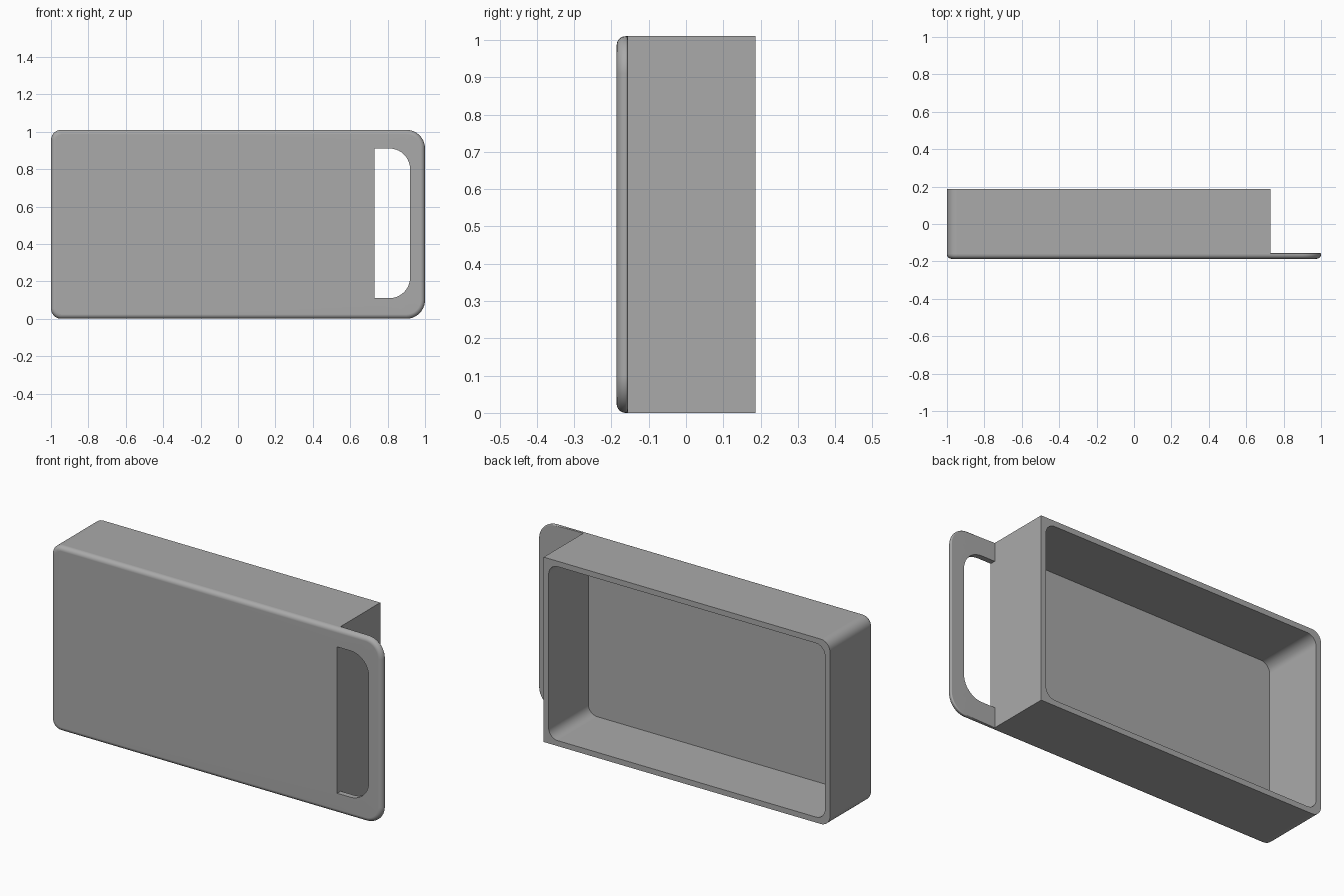
import bpy, bmesh
from math import sin, cos, pi

if "Cube" in bpy.data.objects:
    bpy.data.objects.remove(bpy.data.objects["Cube"])

HEIGHT = 1.01
FRONT, PLATE_BACK, BACK = -0.186, -0.156, 0.186
LEFT, TRAY_END, RIGHT = -1.0, 0.73, 1.0
WALL = 0.03

grey = bpy.data.materials.new("plain grey")
grey.use_nodes = True
grey.diffuse_color = (0.4, 0.4, 0.4, 1)
grey.node_tree.nodes["Principled BSDF"].inputs["Base Color"].default_value = (0.4, 0.4, 0.4, 1)


def arc(cx, cz, r, quadrant, steps=10):
    """Quarter circle, or one point when the radius is zero."""
    if r <= 0:
        return [(cx, cz)]
    turns = [(quadrant + i / steps) * pi / 2 for i in range(steps + 1)]
    return [(cx + r * cos(a), cz + r * sin(a)) for a in turns]


def rounded_rect(x0, x1, z0, z1, r_left, r_right):
    """Counter-clockwise outline, starting at the lower left corner."""
    return (arc(x0 + r_left, z0 + r_left, r_left, 2)
            + arc(x1 - r_right, z0 + r_right, r_right, 3)
            + arc(x1 - r_right, z1 - r_right, r_right, 0)
            + arc(x0 + r_left, z1 - r_left, r_left, 1))


def plate_outline(inset_left, inset_right):
    """Plate outline, with the inset set apart for the tray and handle ends."""
    a, b = inset_left, inset_right
    rl, rr = 0.055, 0.1
    return (arc(LEFT + rl, rl, rl - a, 2) + [(TRAY_END, a)]
            + arc(RIGHT - rr, rr, rr - b, 3)
            + arc(RIGHT - rr, HEIGHT - rr, rr - b, 0) + [(TRAY_END, HEIGHT - a)]
            + arc(LEFT + rl, HEIGHT - rl, rl - a, 1))


def ring(bm, outline, y):
    return [bm.verts.new((x, y, z)) for x, z in outline]


def bridge(bm, first, second):
    n = len(first)
    for i in range(n):
        j = (i + 1) % n
        bm.faces.new((first[i], first[j], second[j], second[i]))


def cap(bm, *loops):
    """Fill a flat area bounded by an outer loop and a hole."""
    edges = []
    for loop in loops:
        for i, v in enumerate(loop):
            w = loop[(i + 1) % len(loop)]
            edges.append(bm.edges.get((v, w)) or bm.edges.new((v, w)))
    bmesh.ops.triangle_fill(bm, edges=edges, use_beauty=True)


def finish(bm, name):
    bmesh.ops.recalc_face_normals(bm, faces=bm.faces)
    mesh = bpy.data.meshes.new(name)
    bm.to_mesh(mesh)
    bm.free()
    mesh.materials.append(grey)
    obj = bpy.data.objects.new(name, mesh)
    bpy.context.collection.objects.link(obj)
    bpy.ops.object.select_all(action="DESELECT")
    obj.select_set(True)
    bpy.context.view_layer.objects.active = obj
    bpy.ops.object.shade_smooth_by_angle(angle=pi / 5)
    normals = obj.modifiers.new("flat_caps", "WEIGHTED_NORMAL")
    normals.keep_sharp = True


# Front plate: rounded front rim, softened back rim on the handle, grip slot
bm = bmesh.new()
front_r, back_r = 0.024, 0.006
rings = []
for i in range(7):
    a = i / 6 * pi / 2
    inset = front_r * (1 - sin(a))
    rings.append(ring(bm, plate_outline(inset, inset), FRONT + front_r * (1 - cos(a))))
for i in range(1, 5):
    a = i / 4 * pi / 2
    rings.append(ring(bm, plate_outline(0, back_r * (1 - cos(a))),
                      PLATE_BACK - back_r * (1 - sin(a))))
for first, second in zip(rings, rings[1:]):
    bridge(bm, first, second)
slot = rounded_rect(TRAY_END, 0.92, 0.11, 0.91, 0, 0.11)
slot_front, slot_back = ring(bm, slot, FRONT), ring(bm, slot, PLATE_BACK)
bridge(bm, slot_front, slot_back)
cap(bm, rings[0], slot_front)
cap(bm, rings[-1], slot_back)
finish(bm, "front_plate_with_handle")

# Tray walls: open at the back, with the plate as the floor
bm = bmesh.new()
outer = rounded_rect(LEFT, TRAY_END, 0, HEIGHT, 0.055, 0)
inner = rounded_rect(LEFT + WALL, TRAY_END - WALL, WALL, HEIGHT - WALL, 0.055, 0.055)
outer_rim, inner_rim = ring(bm, outer, BACK), ring(bm, inner, BACK)
bridge(bm, ring(bm, outer, PLATE_BACK), outer_rim)
bridge(bm, inner_rim, ring(bm, inner, PLATE_BACK))
cap(bm, outer_rim, inner_rim)
finish(bm, "tray_walls")
